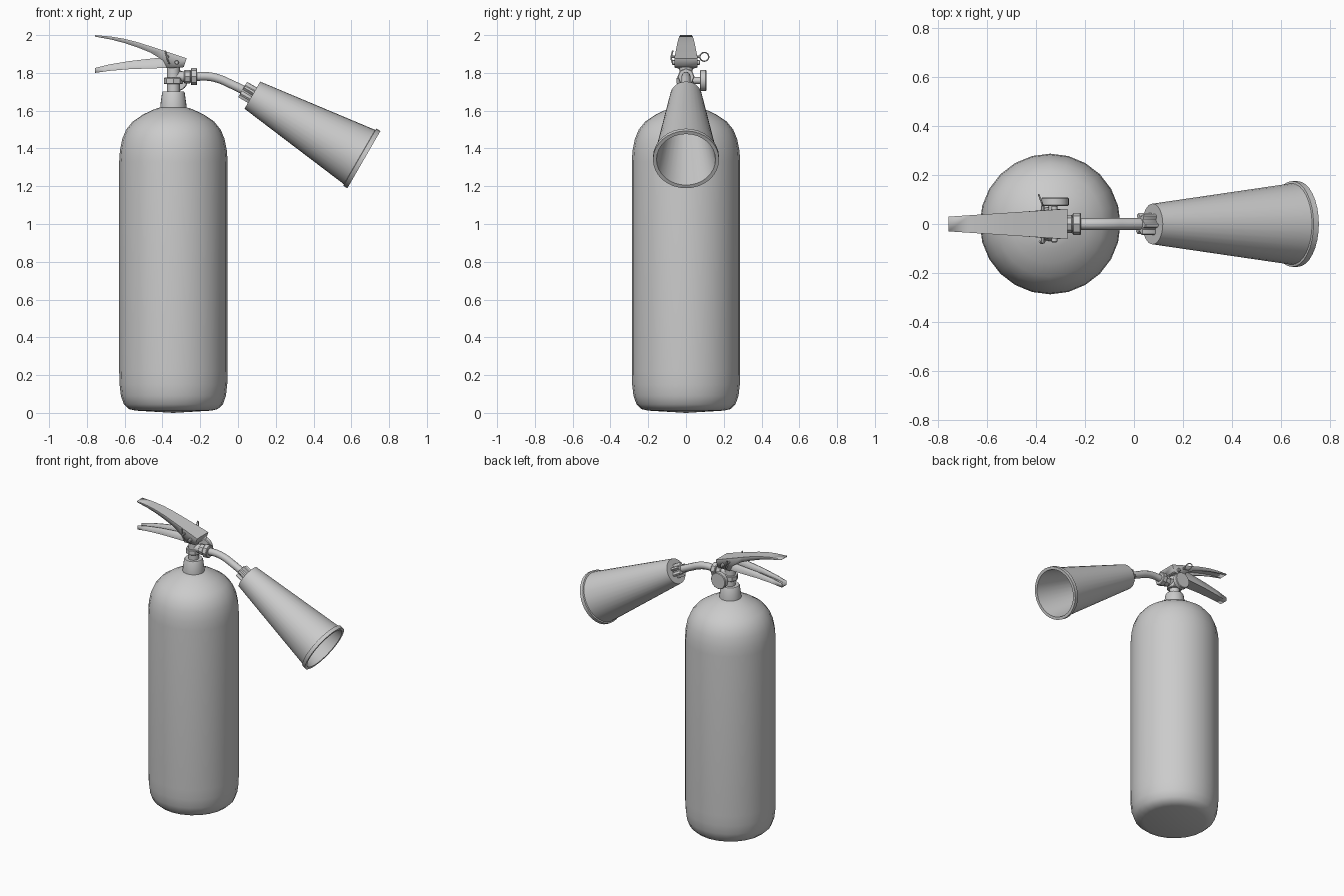
import bpy, bmesh, math
from mathutils import Vector

if "Cube" in bpy.data.objects:
    bpy.data.objects.remove(bpy.data.objects["Cube"])

CX = -0.342  # axis of the tank and valve


def finish(bm, name, angle=35):
    bmesh.ops.remove_doubles(bm, verts=bm.verts, dist=1e-5)
    bmesh.ops.recalc_face_normals(bm, faces=bm.faces)
    me = bpy.data.meshes.new(name)
    bm.to_mesh(me)
    bm.free()
    ob = bpy.data.objects.new(name, me)
    bpy.context.collection.objects.link(ob)
    bpy.ops.object.select_all(action='DESELECT')
    bpy.context.view_layer.objects.active = ob
    ob.select_set(True)
    bpy.ops.object.shade_smooth_by_angle(angle=math.radians(angle))
    return ob


def lathe(name, profile, origin, axis=(0, 0, 1), sides=24, angle=35, star=0):
    """Revolve (radius, height) points; star > 0 pulls every other side inward."""
    q = Vector((0, 0, 1)).rotation_difference(Vector(axis).normalized())
    bm = bmesh.new()
    rings = []
    for r, h in profile:
        ring = []
        for i in range(sides):
            a = 2 * math.pi * i / sides
            k = star if star and i % 4 > 1 else 1
            p = Vector((r * k * math.cos(a), r * k * math.sin(a), h))
            ring.append(bm.verts.new(Vector(origin) + q @ p))
        rings.append(ring)
    for a, b in zip(rings, rings[1:]):
        for i in range(sides):
            j = (i + 1) % sides
            bm.faces.new((a[i], a[j], b[j], b[i]))
    return finish(bm, name, angle)


def rod(name, r, length, origin, axis=(0, 0, 1), sides=16, c=0.004, star=0):
    prof = [(0, 0), (r - c, 0), (r, c), (r, length - c), (r - c, length), (0, length)]
    return lathe(name, prof, origin, axis, sides, 35, star)


def tube(name, pts, r, cyclic=False):
    cu = bpy.data.curves.new(name, 'CURVE')
    cu.dimensions = '3D'
    cu.bevel_depth = r
    cu.bevel_resolution = 3
    cu.resolution_u = 8
    cu.use_fill_caps = True
    sp = cu.splines.new('BEZIER')
    sp.bezier_points.add(len(pts) - 1)
    sp.use_cyclic_u = cyclic
    for bp, p in zip(sp.bezier_points, pts):
        bp.co = p
        bp.handle_left_type = bp.handle_right_type = 'AUTO'
    ob = bpy.data.objects.new(name, cu)
    bpy.context.collection.objects.link(ob)
    bpy.ops.object.select_all(action='DESELECT')
    bpy.context.view_layer.objects.active = ob
    ob.select_set(True)
    bpy.ops.object.convert(target='MESH')
    bpy.ops.object.shade_smooth_by_angle(angle=math.radians(40))


def channel(name, plate, rim, w0, w1):
    """Folded sheet lever: a plate edge, a free rim edge, tapering in width."""
    bm = bmesh.new()
    x0, x1 = plate[0][0], plate[-1][0]
    rows = []
    for (px, pz), (rx, rz) in zip(plate, rim):
        w = w0 + (w1 - w0) * min(1, (px - x0) / (x1 - x0))
        rows.append([bm.verts.new(p) for p in
                     ((rx, -w, rz), (px, -w, pz), (px, w, pz), (rx, w, rz))])
    for a, b in zip(rows, rows[1:]):
        for i in range(3):
            bm.faces.new((a[i], b[i], b[i + 1], a[i + 1]))
    bm.faces.new(rows[-1])
    ob = finish(bm, name, 30)
    # make sure the plate faces outward so the sheet thickens inward
    up = plate[0][1] > rim[0][1]
    mid = max(ob.data.polygons, key=lambda f: abs(f.normal.z))
    if (mid.normal.z > 0) != up:
        ob.data.flip_normals()
    m = ob.modifiers.new('sheet', 'SOLIDIFY')
    m.thickness = 0.008
    m.offset = -1


# tank and neck
lathe('tank', [(0, 0.0), (0.2, 0.012), (0.235, 0.02), (0.262, 0.045), (0.278, 0.09),
               (0.285, 0.15), (0.287, 0.22), (0.287, 1.33), (0.283, 1.39), (0.271, 1.45),
               (0.25, 1.5), (0.215, 1.543), (0.16, 1.58), (0.1, 1.608), (0.06, 1.62),
               (0, 1.62)], (CX, 0, 0), angle=50)
lathe('neck', [(0, 1.6), (0.07, 1.6), (0.069, 1.63), (0.06, 1.695), (0.056, 1.702),
               (0, 1.702)], (CX, 0, 0))

# valve
rod('valve_stem', 0.034, 0.16, (CX, 0, 1.69))
rod('valve_collar', 0.05, 0.035, (CX, 0, 1.74), sides=8)
rod('outlet_pipe', 0.028, 0.08, (CX, 0, 1.78), (1, 0, 0))
rod('outlet_nut_inner', 0.036, 0.035, (-0.285, 0, 1.78), (1, 0, 0), sides=8)
rod('outlet_nut_outer', 0.045, 0.034, (-0.25, 0, 1.78), (1, 0, 0), sides=8)

# pressure gauge at the back
rod('gauge_pipe', 0.018, 0.09, (-0.33, 0, 1.76), (0, 1, 0))
rod('gauge', 0.056, 0.034, (-0.322, 0.074, 1.76), (0, 1, 0), sides=24)

# squeeze levers
channel('upper_lever',
        [(-0.757, 2.0), (-0.67, 1.992), (-0.6, 1.98), (-0.53, 1.962), (-0.464, 1.941),
         (-0.385, 1.915), (-0.372, 1.911), (-0.272, 1.877)],
        [(-0.757, 1.992), (-0.67, 1.976), (-0.6, 1.958), (-0.53, 1.934), (-0.464, 1.908),
         (-0.395, 1.865), (-0.375, 1.825), (-0.288, 1.83)], 0.03, 0.062)
channel('lower_lever',
        [(-0.757, 1.8), (-0.68, 1.811), (-0.57, 1.82), (-0.385, 1.826), (-0.295, 1.828)],
        [(-0.757, 1.826), (-0.68, 1.845), (-0.57, 1.863), (-0.385, 1.884), (-0.295, 1.865)],
        0.027, 0.052)

# pivot, safety pin, pull ring and clip
rod('lever_pivot', 0.012, 0.15, (-0.325, -0.075, 1.855), (0, 1, 0), sides=12)
rod('safety_pin', 0.007, 0.155, (-0.372, -0.08, 1.885), (0, 1, 0), sides=8, c=0.002)
tube('pull_ring', [(-0.38 - 0.009 * math.cos(a), 0.097 + 0.023 * math.cos(a),
                    1.885 + 0.023 * math.sin(a))
                   for a in (i * math.pi / 4 for i in range(8))], 0.0035, True)
tube('pin_clip', [(-0.385, -0.07, 1.918), (-0.376, -0.078, 1.88), (-0.364, -0.07, 1.848)], 0.004)

# discharge pipe
axis = Vector((math.cos(math.radians(30)), 0, -0.5))
horn = Vector((0.076, 0, 1.682))
tube('discharge_pipe', [(-0.23, 0, 1.78), (-0.16, 0, 1.781), (-0.1, 0, 1.768),
                        (-0.04, 0, 1.742), tuple(horn - axis * 0.05),
                        tuple(horn + axis * 0.01)], 0.024)

# ribbed horn coupling and hollow horn
rod('horn_coupling', 0.047, 0.07, horn - axis * 0.06, axis, sides=24, c=0.003, star=0.68)
lathe('horn', [(0, 0), (0.083, 0), (0.166, 0.655), (0.175, 0.657), (0.175, 0.682),
               (0.156, 0.682), (0.152, 0.655), (0.07, 0.02), (0, 0.02)],
      horn, axis, sides=32)
